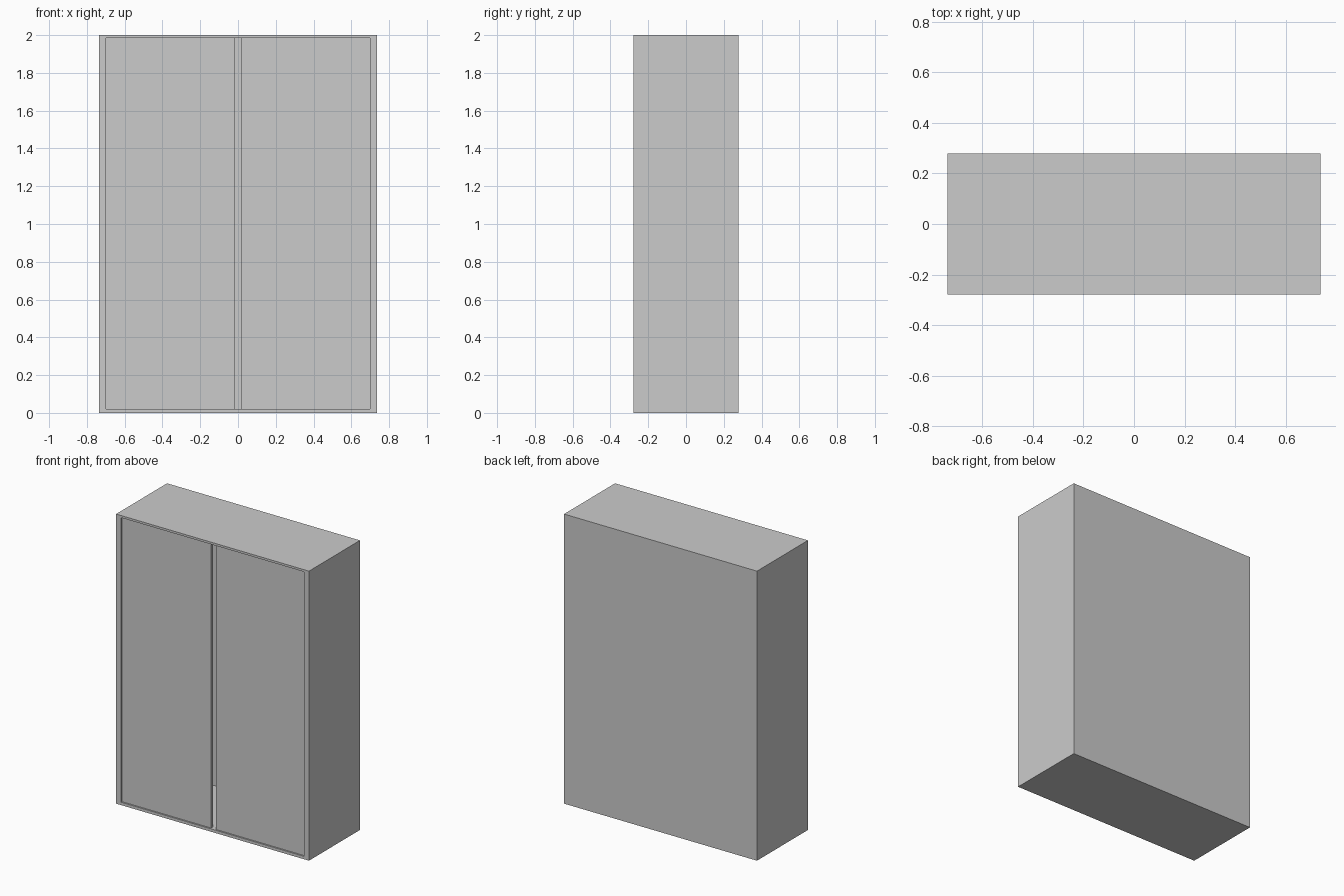
import bpy, bmesh
from mathutils import Vector, Matrix

if "Cube" in bpy.data.objects:
    bpy.data.objects.remove(bpy.data.objects["Cube"])

W, D, H = 1.474, 0.556, 2.0      # outer size
OX, Z0, Z1 = 0.70, 0.02, 1.985   # front opening
BACK = 0.02                      # back panel thickness
GAP = 0.018                      # half of the slit between the doors
RECESS, THICK = 0.01, 0.02       # door setback and thickness


def new_box(x0, x1, y0, y1, z0, z1):
    bm = bmesh.new()
    size = Vector((x1 - x0, y1 - y0, z1 - z0))
    mid = Vector((x0 + x1, y0 + y1, z0 + z1)) / 2
    bmesh.ops.create_cube(bm, size=1, matrix=Matrix.Translation(mid) @ Matrix.Diagonal((*size, 1)))
    return bm


def finish(bm, name):
    bmesh.ops.recalc_face_normals(bm, faces=bm.faces)
    mesh = bpy.data.meshes.new(name)
    bm.to_mesh(mesh)
    bm.free()
    ob = bpy.data.objects.new(name, mesh)
    bpy.context.collection.objects.link(ob)
    return ob


# Hollow carcass: inset the front face to the opening, then push it to the back
bm = new_box(-W / 2, W / 2, -D / 2, D / 2, 0, H)
front = min(bm.faces, key=lambda f: f.calc_center_median().y)
bmesh.ops.inset_region(bm, faces=[front], thickness=0.01)
for v in front.verts:
    v.co.x = OX if v.co.x > 0 else -OX
    v.co.z = Z1 if v.co.z > H / 2 else Z0
pushed = bmesh.ops.extrude_discrete_faces(bm, faces=[front])["faces"][0]
for v in pushed.verts:
    v.co.y = D / 2 - BACK
finish(bm, "carcass")

# Two doors, set slightly back in the opening
y = -D / 2 + RECESS
for name, a, b in (("left_door", -OX, -GAP), ("right_door", GAP, OX)):
    finish(new_box(a, b, y, y + THICK, Z0, Z1), name)
